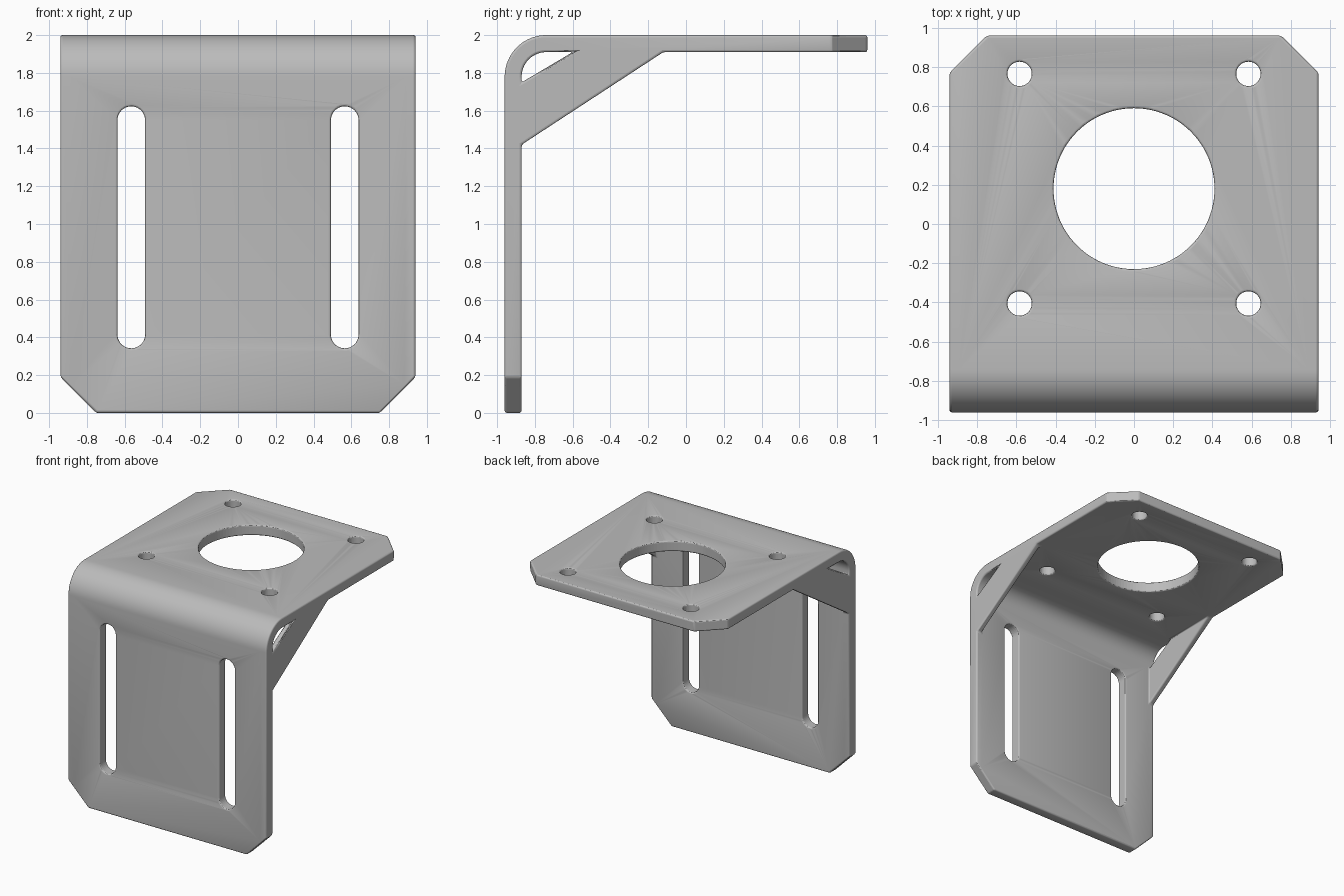
import bpy, bmesh, math
from mathutils import Vector

old = bpy.data.objects.get("Cube")
if old:
    bpy.data.objects.remove(old, do_unlink=True)

W, Y0, Y1, TOP = 0.94, -0.96, 0.96, 2.0
T = 0.09            # sheet thickness
R = 0.22            # outer bend radius
GUSSET = 0.05       # gusset thickness
CHAMFER = 0.19


def make_object(name, bm):
    bmesh.ops.recalc_face_normals(bm, faces=bm.faces)
    mesh = bpy.data.meshes.new(name)
    bm.to_mesh(mesh)
    bm.free()
    obj = bpy.data.objects.new(name, mesh)
    bpy.context.collection.objects.link(obj)
    return obj


def arc(cx, cy, r, a0, a1, n):
    angles = [math.radians(a0 + (a1 - a0) * i / n) for i in range(n + 1)]
    return [(cx + r * math.cos(a), cy + r * math.sin(a)) for a in angles]


# Bent sheet profile (y, z) and the gusset strut between its two legs
yi, zi = Y0 + T, TOP - T
cy, cz = Y0 + R, TOP - R
strut = [(yi, 1.42), (yi, 1.75), (-0.60, zi), (-0.12, zi)]
outer = [(Y0, 0)] + arc(cy, cz, R, 180, 90, 20) + [(Y1, TOP)]
inner = ([(Y1, zi), strut[3], strut[2]] + arc(cy, cz, R - T, 90, 180, 20)
         + [strut[1], strut[0], (yi, 0)])
sheet = outer + inner

# Bracket body: prisms share vertices, and faces met twice are internal
bm = bmesh.new()
verts, faces = {}, {}


def vert(x, p):
    key = (round(x, 4), round(p[0], 4), round(p[1], 4))
    if key not in verts:
        verts[key] = bm.verts.new(key)
    return verts[key]


def toggle_face(vs):
    key = frozenset(vs)
    if key in faces:
        del faces[key]
    else:
        faces[key] = vs


def prism(outline, xa, xb):
    a, b = [[vert(x, p) for p in outline] for x in (xa, xb)]
    toggle_face(a)
    toggle_face(b)
    for i in range(len(outline)):
        toggle_face([a[i - 1], a[i], b[i], b[i - 1]])


stations = [-W, GUSSET - W, W - GUSSET, W]
for k in range(3):
    prism(sheet, stations[k], stations[k + 1])
    if k != 1:
        prism(strut, stations[k], stations[k + 1])
for vs in faces.values():
    bm.faces.new(vs)
bracket = make_object("bracket", bm)

# Cutter for holes, slots and clipped corners
bm = bmesh.new()


def cut(outline, upright):
    """Prism through the upright (x, z) leg or the flat (x, y) leg."""
    if upright:
        base = [(x, Y0 - 0.1, z) for x, z in outline]
        depth = Vector((0, T + 0.2, 0))
    else:
        base = [(x, y, zi - 0.1) for x, y in outline]
        depth = Vector((0, 0, T + 0.2))
    a = [bm.verts.new(p) for p in base]
    b = [bm.verts.new(Vector(p) + depth) for p in base]
    bm.faces.new(a)
    bm.faces.new(b)
    for i in range(len(a)):
        bm.faces.new([a[i - 1], a[i], b[i], b[i - 1]])


def corner(s, edge, sign):
    e = 0.1
    return [(s * (W + e), edge - sign * (CHAMFER + e)),
            (s * (W + e), edge + sign * e),
            (s * (W - CHAMFER - e), edge + sign * e)]


cut(arc(0, 0.18, 0.41, 0, 360, 96)[:-1], False)
for s in (-1, 1):
    for y in (0.765, -0.405):
        cut(arc(s * 0.583, y, 0.062, 0, 360, 40)[:-1], False)
    cut(arc(s * 0.565, 1.55, 0.073, 0, 180, 20)
        + arc(s * 0.565, 0.415, 0.073, 180, 360, 20), True)
    cut(corner(s, Y1, 1), False)
    cut(corner(s, 0, -1), True)
cutter = make_object("hole_cutter", bm)
cutter.hide_render = True
cutter.hide_viewport = True
cutter.display_type = 'WIRE'

boolean = bracket.modifiers.new("holes", 'BOOLEAN')
boolean.object = cutter
boolean.operation = 'DIFFERENCE'
boolean.solver = 'EXACT'

# Softened edges
bevel = bracket.modifiers.new("soft_edges", 'BEVEL')
bevel.width = 0.012
bevel.segments = 3
bevel.limit_method = 'ANGLE'
bevel.angle_limit = math.radians(30)
bevel.use_clamp_overlap = False

# Bare grey metal
mat = bpy.data.materials.new("grey_metal")
mat.use_nodes = True
grey = (0.5, 0.5, 0.5, 1)
mat.diffuse_color = grey
mat.node_tree.nodes["Principled BSDF"].inputs["Base Color"].default_value = grey
bracket.data.materials.append(mat)

bpy.context.view_layer.objects.active = bracket
bracket.select_set(True)
bpy.ops.object.shade_smooth_by_angle(angle=math.radians(35))
